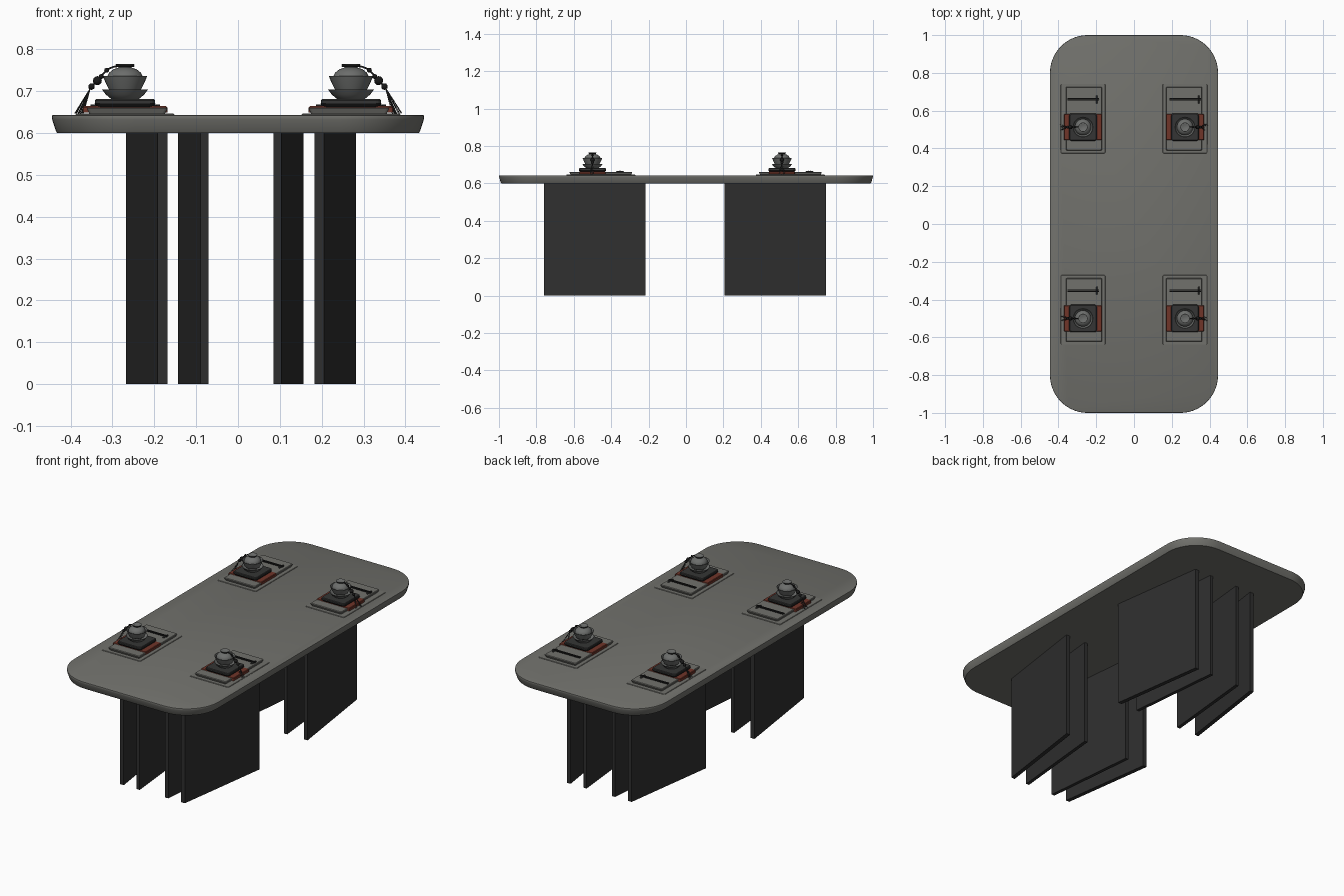
import bpy, bmesh, math, random
from mathutils import Vector

if "Cube" in bpy.data.objects:
    bpy.data.objects.remove(bpy.data.objects["Cube"])

random.seed(4)

def mat(name, r, g, b):
    m = bpy.data.materials.new(name)
    m.diffuse_color = (r, g, b, 1)
    m.use_nodes = True
    m.node_tree.nodes["Principled BSDF"].inputs["Base Color"].default_value = m.diffuse_color
    return m

STONE = mat("warm grey stone", 0.165, 0.165, 0.150)
LEG = mat("charcoal", 0.028, 0.028, 0.028)
DARK = mat("dark slate", 0.035, 0.036, 0.035)
BLACK = mat("black cord", 0.010, 0.010, 0.010)
RED = mat("brick red cloth", 0.16, 0.035, 0.022)
CHINA = mat("grey porcelain", 0.15, 0.155, 0.15)

def finish(bm, name, m, smooth=False):
    bmesh.ops.recalc_face_normals(bm, faces=bm.faces)
    me = bpy.data.meshes.new(name)
    bm.to_mesh(me)
    bm.free()
    me.materials.append(m)
    if smooth:
        for p in me.polygons:
            p.use_smooth = True
        me.set_sharp_from_angle(angle=math.radians(35))
    ob = bpy.data.objects.new(name, me)
    bpy.context.collection.objects.link(ob)
    return ob

def loft(name, rings, m, smooth=False):
    """Skin a stack of equal-length rings and cap both ends."""
    bm = bmesh.new()
    vs = [[bm.verts.new(p) for p in r] for r in rings]
    n = len(rings[0])
    for a, b in zip(vs, vs[1:]):
        for i in range(n):
            j = (i + 1) % n
            bm.faces.new((a[i], a[j], b[j], b[i]))
    bm.faces.new(vs[0][::-1])
    bm.faces.new(vs[-1])
    return finish(bm, name, m, smooth)

def rounded(cx, cy, hx, hy, r, z, seg):
    """Rounded rectangle outline."""
    pts = []
    for k, (sx, sy) in enumerate(((1, 1), (-1, 1), (-1, -1), (1, -1))):
        for i in range(seg + 1):
            a = math.pi / 2 * (k + i / seg)
            pts.append((cx + sx * (hx - r) + r * math.cos(a),
                        cy + sy * (hy - r) + r * math.sin(a), z))
    return pts

def slab(name, cx, cy, hx, hy, z0, z1, m, r=0.005, flare=0.0):
    """Small rounded plate with a softened upper edge."""
    c = min(0.003, (z1 - z0) * 0.4)
    return loft(name, [rounded(cx, cy, hx - flare, hy - flare, r, z0, 3),
                       rounded(cx, cy, hx, hy, r, z1 - c, 3),
                       rounded(cx, cy, hx - c, hy - c, r, z1, 3)], m)

def lathe(name, cx, cy, profile, m, n=28):
    rings = [[(cx + r * math.cos(2 * math.pi * i / n), cy + r * math.sin(2 * math.pi * i / n), z)
              for i in range(n)] for r, z in profile]
    return loft(name, rings, m, True)

def cord(name, paths, radius, m):
    cu = bpy.data.curves.new(name, 'CURVE')
    cu.dimensions = '3D'
    cu.bevel_depth = radius
    cu.bevel_resolution = 1
    cu.use_fill_caps = True
    for pts in paths:
        s = cu.splines.new('POLY')
        s.points.add(len(pts) - 1)
        for q, p in zip(s.points, pts):
            q.co = (*p, 1)
    cu.materials.append(m)
    ob = bpy.data.objects.new(name, cu)
    bpy.context.collection.objects.link(ob)

# Table top: rounded slab whose edge tapers in towards the underside
TOP = 0.643
edge = [(0.600, 0.013), (0.604, 0.010), (0.632, 0.001), (0.638, 0.0), (0.642, 0.001), (TOP, 0.003)]
loft("table_top", [rounded(0, 0, 0.445 - d, 1.0 - d, 0.2 - d, z, 14) for z, d in edge], STONE, True)

# Leg panels: two splayed boards per quadrant
for sx in (-1, 1):
    for sy in (-1, 1):
        for tag, far, near, t in (("outer", 0.176, 0.252, 0.023), ("inner", 0.078, 0.131, 0.019)):
            plan = [(far, 0.7545), (far + t, 0.7545), (near + t, 0.2115), (near, 0.2115)]
            rings = [[(0.007 + sx * x, sy * y - 0.005, z) for x, y in plan] for z in (0, 0.601)]
            loft(f"{tag}_leg_panel", rings, LEG)

# Place settings
def setting(sx, cy):
    cx = sx * 0.27
    my = cy + 0.045
    # mat, tray and folded cloth
    slab("place_mat", cx, my, 0.118, 0.184, TOP - 0.001, TOP + 0.003, STONE)
    slab("tray", cx - sx * 0.005, my, 0.096, 0.168, TOP + 0.002, TOP + 0.018, STONE, 0.006, 0.006)
    slab("folded_cloth", cx, cy, 0.101, 0.069, TOP + 0.006, TOP + 0.021, RED)
    # square plates under the bowl
    slab("lower_square_plate", cx, cy, 0.073, 0.073, TOP + 0.018, TOP + 0.030, BLACK, 0.012, 0.006)
    slab("upper_square_plate", cx, cy, 0.072, 0.072, TOP + 0.028, TOP + 0.038, DARK, 0.012)
    # chopsticks and rest
    sy = cy + 0.147
    cord("chopsticks", [[(cx - 0.083, sy + d, TOP + 0.022), (cx + 0.084, sy + d, TOP + 0.022)]
                        for d in (-0.004, 0.004)], 0.0032, BLACK)
    slab("chopstick_rest", cx + 0.073, sy, 0.005, 0.021, TOP + 0.016, TOP + 0.023, DARK, 0.003)
    # saucer, bowl and lid
    lathe("saucer", cx, cy, [(0.030, 0.680), (0.034, 0.682), (0.046, 0.692), (0.055, 0.704),
                             (0.053, 0.704), (0.043, 0.695), (0.025, 0.690)], CHINA)
    lathe("bowl", cx, cy, [(0.024, 0.688), (0.026, 0.697), (0.038, 0.703), (0.046, 0.719),
                           (0.053, 0.736), (0.051, 0.736), (0.043, 0.724)], CHINA)
    lathe("lid", cx, cy, [(0.042, 0.722), (0.043, 0.734), (0.038, 0.744), (0.028, 0.752),
                          (0.016, 0.756), (0.015, 0.758), (0.024, 0.765), (0.022, 0.765),
                          (0.012, 0.760)], CHINA)
    # cord with knots
    P = lambda d, z, y=0.0: (cx + sx * d, cy + y, z)
    loop = [P(0.020 * math.cos(a), 0.760, 0.018 * math.sin(a))
            for a in [2 * math.pi * i / 16 for i in range(17)]]
    line = [P(0.015, 0.760), P(0.028, 0.758), P(0.042, 0.752), P(0.050, 0.744),
            P(0.066, 0.725), P(0.084, 0.708)]
    cord("tassel_cord", [loop, line], 0.0025, BLACK)
    for d, z, r in ((0.044, 0.750, 0.006), (0.057, 0.735, 0.006), (0.066, 0.725, 0.011), (0.080, 0.711, 0.008)):
        bm = bmesh.new()
        bmesh.ops.create_icosphere(bm, subdivisions=2, radius=r)
        bmesh.ops.translate(bm, verts=bm.verts, vec=Vector(P(d, z)))
        finish(bm, "tassel_knot", BLACK, True)
    # tassel strands
    strands = []
    for i in range(12):
        e = random.uniform(0.098, 0.122)
        w = random.uniform(-0.018, 0.018)
        strands.append([P(0.082, 0.709), P(0.088 + (e - 0.098) * 0.4, 0.685, w * 0.5), P(e, TOP + 0.004, w)])
    cord("tassel_strands", strands, 0.0007, DARK)

for sx in (-1, 1):
    for cy in (-0.5, 0.513):
        setting(sx, cy)
